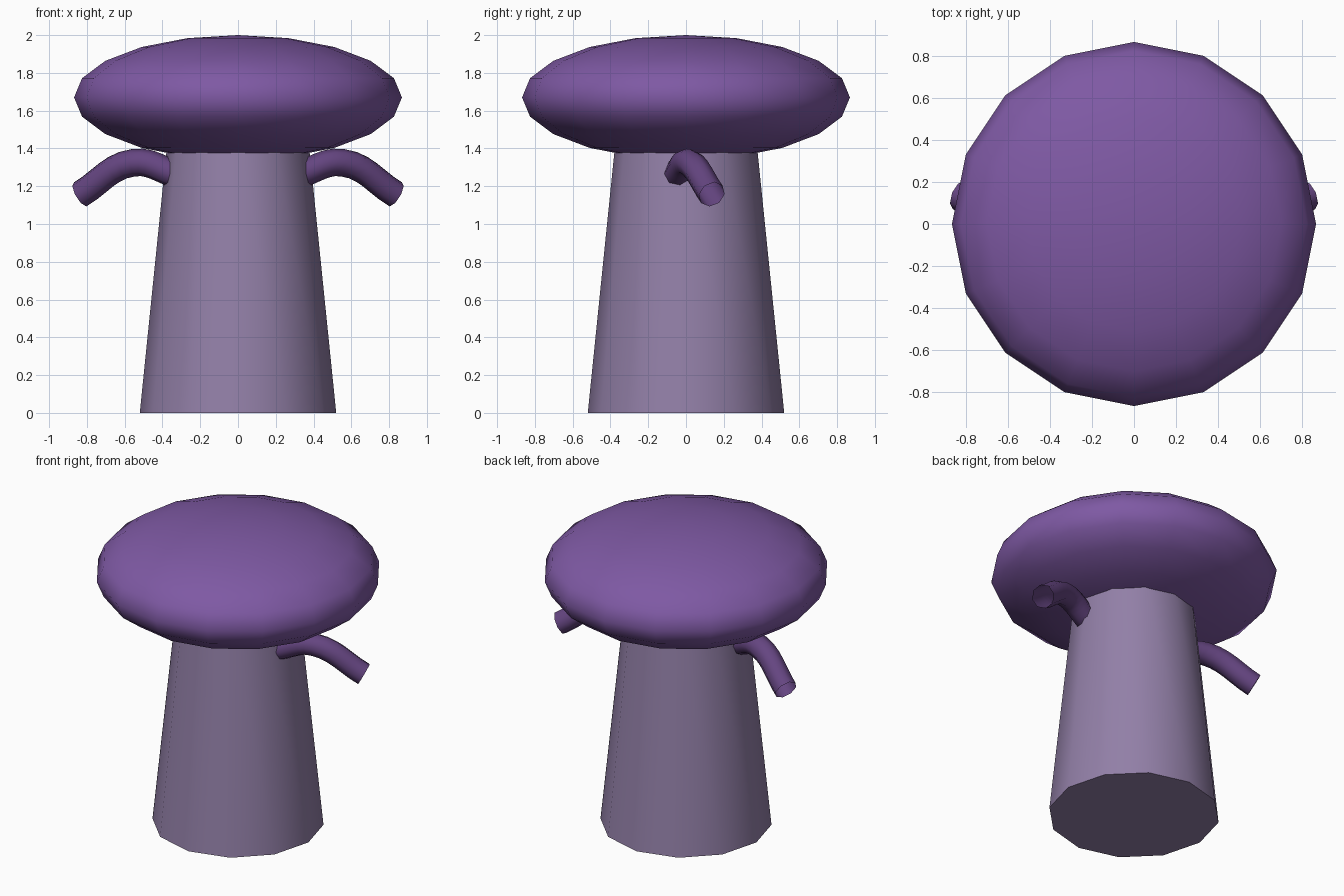
import bpy
import math

if "Cube" in bpy.data.objects:
    bpy.data.objects.remove(bpy.data.objects["Cube"])


def paint(obj, name, rgb):
    mat = bpy.data.materials.get(name) or bpy.data.materials.new(name)
    mat.diffuse_color = (*rgb, 1)
    mat.use_nodes = True
    mat.node_tree.nodes["Principled BSDF"].inputs["Base Color"].default_value = mat.diffuse_color
    obj.data.materials.append(mat)


def smooth(obj, angle):
    bpy.ops.object.select_all(action='DESELECT')
    obj.select_set(True)
    bpy.context.view_layer.objects.active = obj
    bpy.ops.object.shade_smooth_by_angle(angle=math.radians(angle))


# Stem: tapered 12-sided column, its top buried in the cap
STEM_H = 1.5
bpy.ops.mesh.primitive_cone_add(vertices=12, radius1=0.52, radius2=0.367,
                                depth=STEM_H, location=(0, 0, STEM_H / 2))
stem = bpy.context.object
stem.name = "stem"
smooth(stem, 40)
paint(stem, "pale_purple", (0.29, 0.215, 0.39))

# Cap: flattened sphere
bpy.ops.mesh.primitive_uv_sphere_add(segments=16, ring_count=10, radius=1,
                                     location=(0, 0, 1.67))
cap = bpy.context.object
cap.name = "cap"
cap.scale = (0.868, 0.868, 0.33)
bpy.ops.object.transform_apply(location=False, rotation=False, scale=True)
smooth(cap, 60)
paint(cap, "purple", (0.21, 0.10, 0.37))


# Arms: drooping open tubes, mirrored across x
def arm(name, side):
    curve = bpy.data.curves.new(name, 'CURVE')
    curve.dimensions = '3D'
    curve.bevel_depth = 0.073
    curve.bevel_resolution = 2
    curve.resolution_u = 6
    spline = curve.splines.new('BEZIER')
    path = [(0.32, -0.05, 1.26), (0.55, 0.015, 1.325), (0.835, 0.137, 1.157)]
    spline.bezier_points.add(len(path) - 1)
    for bp, (x, y, z) in zip(spline.bezier_points, path):
        bp.co = (side * x, y, z)
        bp.handle_left_type = bp.handle_right_type = 'AUTO'
    obj = bpy.data.objects.new(name, curve)
    bpy.context.collection.objects.link(obj)
    bpy.ops.object.select_all(action='DESELECT')
    obj.select_set(True)
    bpy.context.view_layer.objects.active = obj
    bpy.ops.object.convert(target='MESH')
    obj = bpy.context.object
    smooth(obj, 60)
    paint(obj, "dark_purple", (0.13, 0.06, 0.22))


arm("right_arm", 1)
arm("left_arm", -1)
